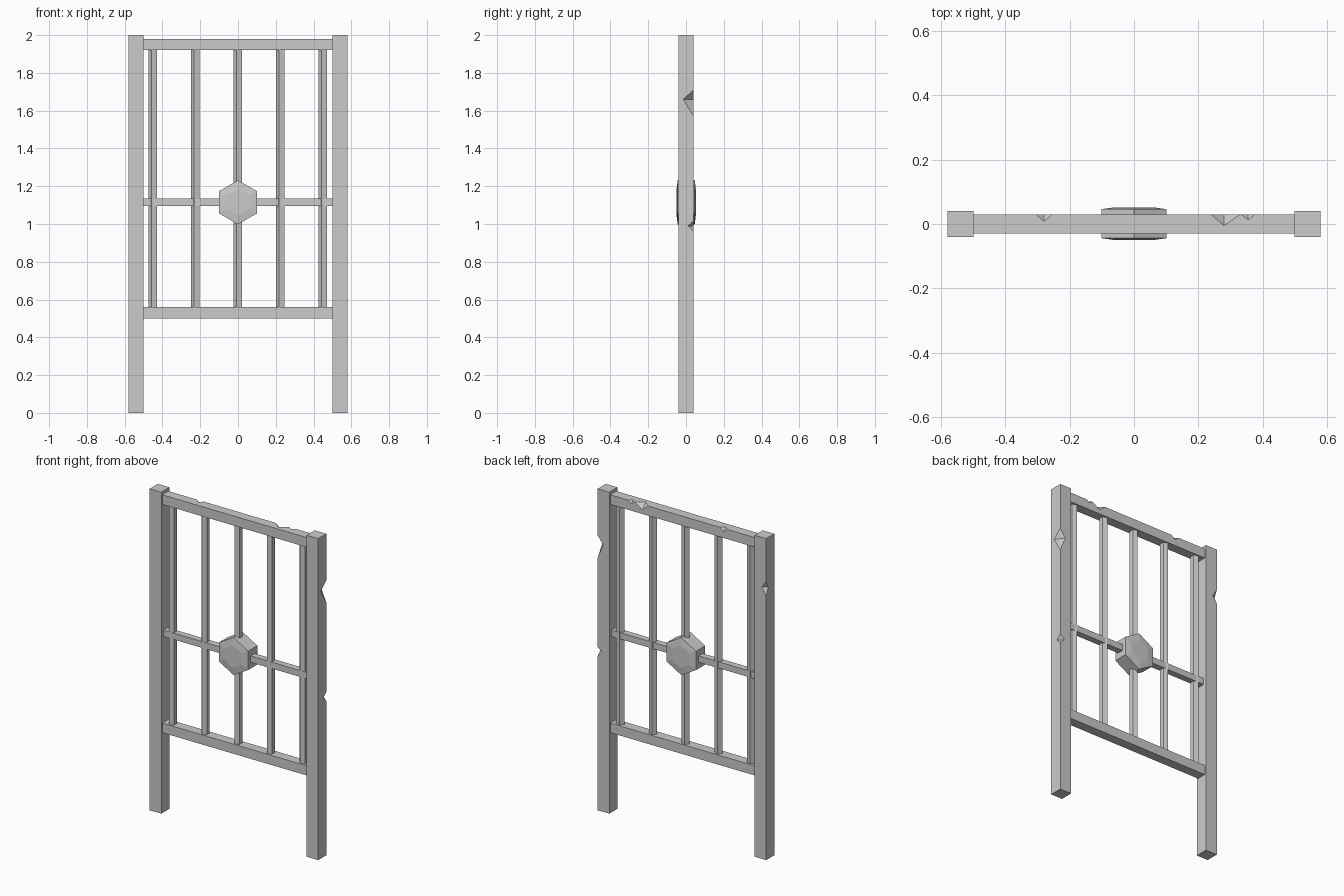
import bpy, bmesh
from math import pi, sin, cos, radians
from mathutils import Vector

if "Cube" in bpy.data.objects:
    bpy.data.objects.remove(bpy.data.objects["Cube"])


def make(name, bm):
    bmesh.ops.recalc_face_normals(bm, faces=bm.faces)
    me = bpy.data.meshes.new(name)
    bm.to_mesh(me)
    bm.free()
    ob = bpy.data.objects.new(name, me)
    bpy.context.collection.objects.link(ob)
    return ob


def box(name, lo, hi):
    bm = bmesh.new()
    bmesh.ops.create_cube(bm, size=1)
    for v in bm.verts:
        v.co = [(a + b) / 2 + c * (b - a) for a, b, c in zip(lo, hi, v.co)]
    return make(name, bm)


def loft(name, rings):
    # closed skin through rings of equal point count
    bm = bmesh.new()
    rs = [[bm.verts.new(p) for p in r] for r in rings]
    n = len(rs[0])
    for a, b in zip(rs, rs[1:]):
        for i in range(n):
            j = (i + 1) % n
            bm.faces.new((a[i], a[j], b[j], b[i]))
    bm.faces.new(rs[0])
    bm.faces.new(rs[-1])
    return make(name, bm)


def notch(ob, start, end, tip, inset_a, inset_b):
    # chip an edge: start/end/tip lie on it, insets point into the two faces
    t, a, b = Vector(tip), Vector(inset_a), Vector(inset_b)
    pts = [Vector(start), Vector(end), t + 1.5 * a - 0.5 * b, t + 1.5 * b - 0.5 * a, t - a - b]
    bm = bmesh.new()
    bmesh.ops.convex_hull(bm, input=[bm.verts.new(p) for p in pts])
    cutter = make("chip_cutter", bm)
    cutter.hide_render = True
    cutter.hide_viewport = False
    mod = ob.modifiers.new("chip", 'BOOLEAN')
    mod.operation, mod.solver, mod.object = 'DIFFERENCE', 'EXACT', cutter
    bpy.context.view_layer.objects.active = ob
    bpy.ops.object.modifier_apply(modifier=mod.name)
    bpy.data.objects.remove(cutter)


# Posts
left = box("left_post", (-.58, -.04, 0), (-.5, .04, 2))
right = box("right_post", (.5, -.04, 0), (.58, .04, 2))

# Rails
top = box("top_rail", (-.5, -.03, 1.92), (.5, .03, 1.98))
box("bottom_rail", (-.5, -.03, .5), (.5, .03, .56))
box("middle_rail", (-.5, -.02, 1.095), (.5, .02, 1.135))

# Five-sided upright bars
for k in range(5):
    x = -.45 + .225 * k
    loft(f"bar_{k + 1}", [[(x + .025 * cos(pi + i * 2 * pi / 5), .025 * sin(pi + i * 2 * pi / 5), z)
                           for i in range(5)] for z in (.56, 1.92)])

# Hexagonal boss with shallow raised faces
loft("centre_boss", [[(r * sin(radians(60 * i)), y, 1.115 + r * cos(radians(60 * i))) for i in range(6)]
                     for y, r in ((-.05, .07), (-.044, .117), (.046, .117), (.052, .07))])

# Chips on the top rail's back edge
for x, l, r, d in ((-.28, .025, .025, .022), (.28, .04, .05, .035), (.355, .022, .022, .017)):
    notch(top, (x - l, .03, 1.98), (x + r, .03, 1.98), (x, .03, 1.98), (0, -d, 0), (0, 0, -d))

# Chips on the posts' outer back edges
for ob, s, z, dn, up, dx, dy in ((right, 1, 1.66, .09, .05, .038, .055), (right, 1, .99, .03, .025, .03, .03),
                                 (left, -1, 1.69, .045, .045, .03, .02)):
    notch(ob, (s * .58, .04, z - dn), (s * .58, .04, z + up), (s * .58, .04, z), (-s * dx, 0, 0), (0, -dy, 0))
